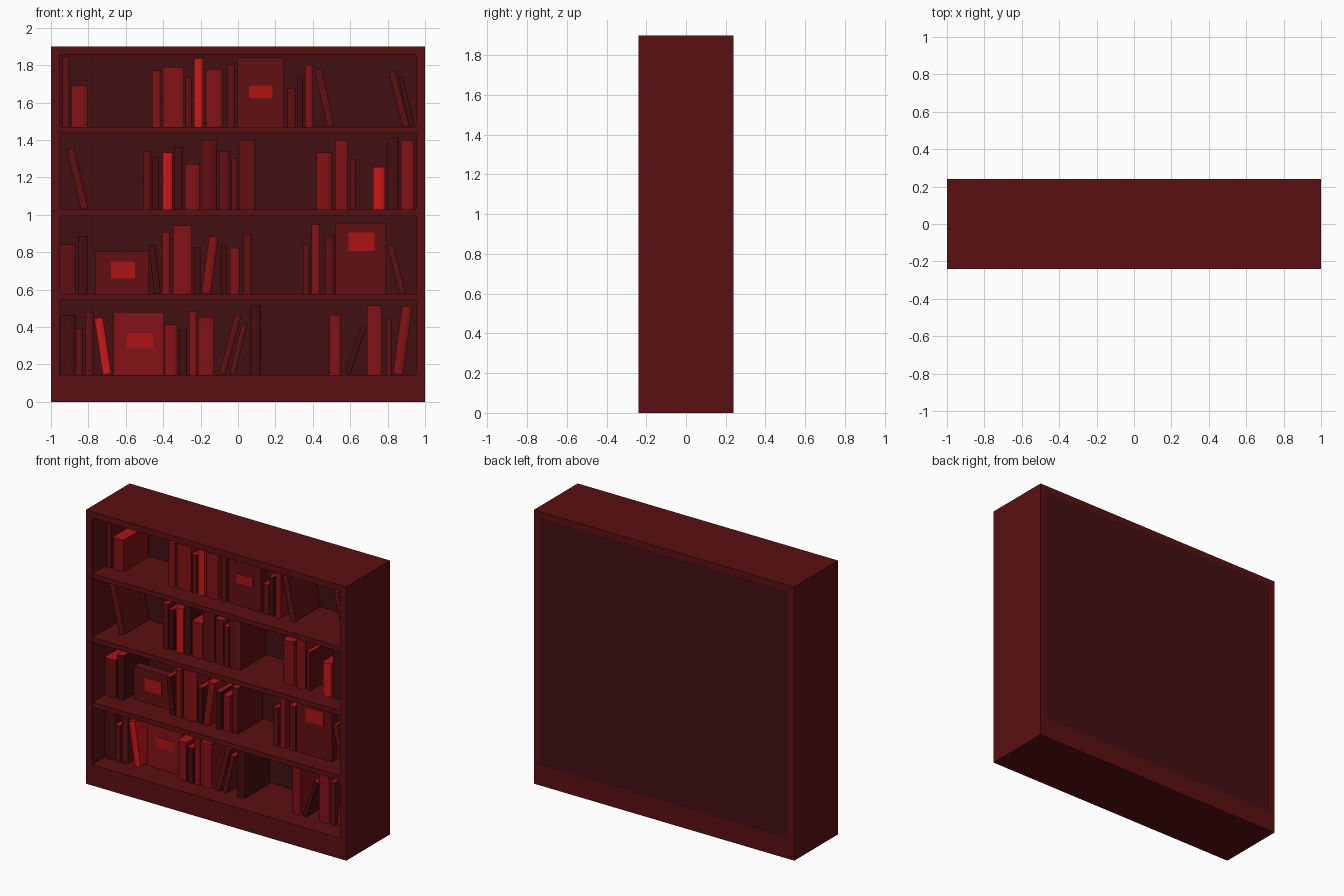
import bpy, bmesh, math

if "Cube" in bpy.data.objects:
    bpy.data.objects.remove(bpy.data.objects["Cube"])

def material(name, r, g, b):
    m = bpy.data.materials.new(name)
    m.diffuse_color = (r, g, b, 1)
    m.use_nodes = True
    m.node_tree.nodes["Principled BSDF"].inputs["Base Color"].default_value = m.diffuse_color
    return m

WOOD = material("case_wood", 0.105, 0.005, 0.006)
BACK = material("back_wood", 0.055, 0.005, 0.006)
PAGES = material("page_red", 0.42, 0.006, 0.008)
LABEL = material("label_red", 0.42, 0.006, 0.008)
COVERS = {
    "k": material("cover_dark", 0.06, 0.004, 0.005),
    "d": material("cover_deep", 0.12, 0.005, 0.006),
    "m": material("cover_mid", 0.23, 0.006, 0.008),
    "b": material("cover_bright", 0.60, 0.008, 0.010),
}

def finish(bm, name, mats):
    bmesh.ops.recalc_face_normals(bm, faces=bm.faces)
    me = bpy.data.meshes.new(name)
    bm.to_mesh(me)
    bm.free()
    for m in mats:
        me.materials.append(m)
    ob = bpy.data.objects.new(name, me)
    bpy.context.collection.objects.link(ob)
    return ob

def box(name, x0, x1, y0, y1, z0, z1, mat):
    bm = bmesh.new()
    bmesh.ops.create_cube(bm, size=1)
    for v in bm.verts:
        v.co = ((x0 + x1) / 2 + v.co.x * (x1 - x0),
                (y0 + y1) / 2 + v.co.y * (y1 - y0),
                (z0 + z1) / 2 + v.co.z * (z1 - z0))
    return finish(bm, name, [mat])

FRONT, INNER = -0.11, 0.18   # spine line and face of the back panel

def book(c, w, h, tone, z, dx=0.0):
    """Upright or leaning book with a rounded spine; dx is the sideways shift of its top."""
    side = (dx > 0) - (dx < 0)
    off = -side * w / 2                      # origin sits on the resting corner
    bulge = min(0.25 * w, 0.015)
    n = 8
    prof = [(w / 2, INNER - 0.01), (-w / 2, INNER - 0.01)]
    for i in range(n + 1):
        t = -1 + 2 * i / n
        prof.append((t * w / 2, FRONT + bulge * (1 - math.sqrt(max(0, 1 - t * t * 0.9)))))
    bm = bmesh.new()
    base = bm.faces.new([bm.verts.new((x + off, y, 0)) for x, y in prof])
    ext = bmesh.ops.extrude_face_region(bm, geom=[base])
    top = [g for g in ext["geom"] if isinstance(g, bmesh.types.BMVert)]
    bmesh.ops.translate(bm, verts=top, vec=(0, 0, h))
    bm.normal_update()
    for f in bm.faces:
        if all(v.co.z > h / 2 for v in f.verts):
            f.material_index = 1
    ob = finish(bm, "book", [COVERS[tone], PAGES])
    ob.location = (c - off, 0, z)
    ob.rotation_euler.y = math.asin(dx / h)
    ob.select_set(True)

def display_book(c, w, h, tone, z, y, lx0, lx1, lz0, lz1):
    """Book turned cover-out, with a plain raised label."""
    box("display_book", c - w / 2, c + w / 2, y, y + 0.06, z, z + h, COVERS[tone])
    box("display_label", lx0, lx1, y - 0.003, y, lz0, lz1, LABEL)

def fill(z, books):
    for c, w, h, tone, *lean in books:
        book(c, w, h, tone, z, *lean)

# Case
for s, n in ((-1, "left_side"), (1, "right_side")):
    box(n, min(s, s * 0.952), max(s, s * 0.952), -0.24, 0.24, 0, 1.90, WOOD)
box("top_board", -0.952, 0.952, -0.24, 0.24, 1.856, 1.90, WOOD)
box("plinth", -0.952, 0.952, -0.24, 0.24, 0, 0.144, WOOD)
box("back_panel", -0.952, 0.952, INNER, 0.24, 0.144, 1.856, BACK)
Z4, Z3, Z2, Z1 = 0.144, 0.577, 1.027, 1.47
for z in (Z3, Z2, Z1):
    box("shelf", -0.952, 0.952, -0.238, INNER, z - 0.034, z, WOOD)

# Books, top shelf: centre, width, height, tone, optional lean
fill(Z1, [
    (-.92, .037, .375, "d"), (-.848, .085, .22, "m"), (-.436, .05, .30, "m"),
    (-.345, .11, .32, "m"), (-.264, .037, .265, "d"), (-.211, .05, .365, "b"),
    (-.128, .088, .31, "m"), (-.036, .042, .335, "d"), (.287, .045, .205, "d"),
    (.332, .03, .27, "k"), (.38, .042, .33, "m"), (.495, .04, .31, "d", -.065),
    (.898, .035, .30, "d", -.075), (.93, .025, .27, "k", -.06)])
display_book(.12, .25, .37, "d", Z1, -.10, .06, .185, 1.625, 1.69)

# Second shelf
fill(Z2, [
    (-.82, .042, .33, "d", -.075), (-.484, .04, .31, "d"), (-.44, .035, .28, "k"),
    (-.377, .055, .305, "b"), (-.316, .045, .335, "k"), (-.243, .08, .245, "m"),
    (-.155, .085, .37, "d"), (-.072, .06, .31, "d"), (-.018, .035, .275, "d"),
    (.05, .088, .37, "d"), (.46, .08, .305, "m"), (.553, .07, .37, "m"),
    (.615, .027, .27, "d"), (.753, .064, .228, "b"), (.83, .06, .385, "k"),
    (.906, .07, .37, "m")])

# Third shelf
fill(Z3, [
    (-.91, .083, .263, "d"), (-.83, .05, .31, "k"), (-.43, .035, .26, "k", -.03),
    (-.385, .042, .33, "m"), (-.297, .102, .365, "m"), (-.217, .035, .25, "k"),
    (-.17, .05, .305, "m", .04), (-.075, .034, .26, "k"), (-.017, .05, .245, "m"),
    (.05, .042, .32, "d"), (.364, .034, .265, "d"), (.415, .045, .37, "m"),
    (.49, .048, .31, "d"), (.88, .035, .265, "d", -.065)])
display_book(-.62, .29, .23, "d", Z3, -.05, -.68, -.55, .66, .75)
display_book(.655, .27, .38, "d", Z3, -.10, .59, .73, .807, .904)

# Bottom shelf
fill(Z4, [
    (-.91, .08, .32, "k"), (-.85, .035, .25, "d"), (-.795, .045, .337, "d"),
    (-.70, .047, .305, "b", -.045), (-.358, .068, .27, "m"), (-.294, .042, .245, "k"),
    (-.24, .042, .34, "m"), (-.172, .085, .31, "m"), (-.085, .035, .325, "d", .085),
    (-.03, .03, .28, "d", .065), (.093, .06, .37, "k"), (.52, .06, .32, "m"),
    (.585, .028, .275, "k", .09), (.73, .08, .372, "m"), (.805, .03, .30, "d"),
    (.855, .055, .365, "m", .05)])
display_book(-.53, .27, .335, "m", Z4, -.05, -.595, -.455, .29, .365)

# Smooth the rounded spines only
bpy.context.view_layer.objects.active = bpy.context.selected_objects[0]
bpy.ops.object.shade_smooth_by_angle(angle=math.radians(35))
